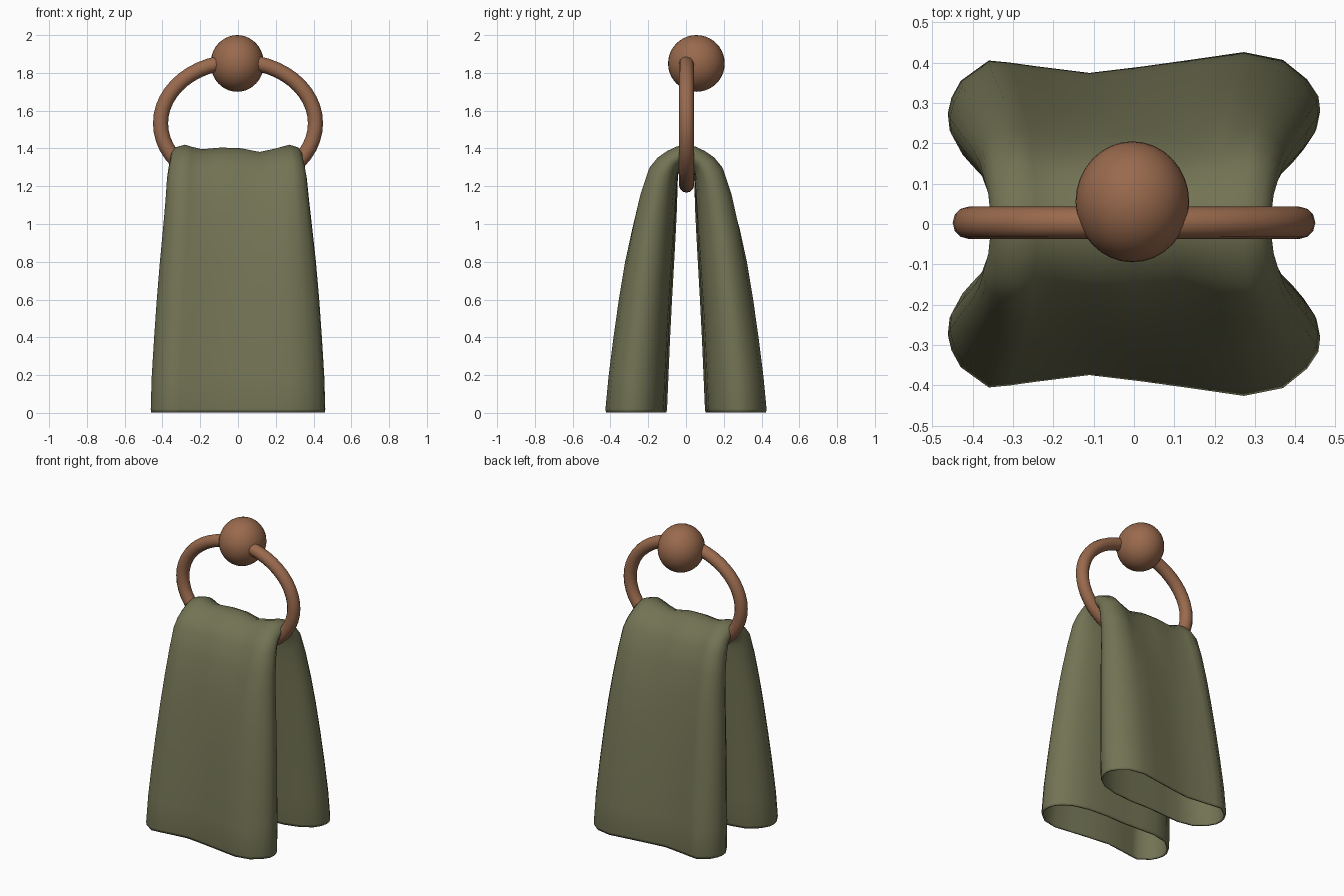
import bpy
import bmesh
import math

cube = bpy.data.objects.get("Cube")
if cube:
    bpy.data.objects.remove(cube, do_unlink=True)


def make_material(name, color):
    mat = bpy.data.materials.new(name)
    mat.use_nodes = True
    mat.diffuse_color = color
    bsdf = next(n for n in mat.node_tree.nodes if n.type == "BSDF_PRINCIPLED")
    bsdf.inputs["Base Color"].default_value = color
    bsdf.inputs["Roughness"].default_value = 0.6
    return mat


def add_object(name, data, material):
    obj = bpy.data.objects.new(name, data)
    bpy.context.scene.collection.objects.link(obj)
    data.materials.append(material)
    return obj


olive = make_material("olive_cloth", (0.168, 0.17, 0.088, 1))
copper = make_material("copper", (0.32, 0.143, 0.074, 1))

# Knob: wall mount ball that holds the ring, slightly narrow across
bm = bmesh.new()
bmesh.ops.create_uvsphere(bm, u_segments=32, v_segments=20, radius=0.15)
bmesh.ops.scale(bm, vec=(0.94, 1, 1), verts=bm.verts)
for face in bm.faces:
    face.smooth = True
knob_mesh = bpy.data.meshes.new("knob")
bm.to_mesh(knob_mesh)
bm.free()
knob = add_object("knob", knob_mesh, copper)
knob.location = (-0.004, 0.055, 1.85)

# Ring: round bar following a wide oval
ring_curve = bpy.data.curves.new("ring", "CURVE")
ring_curve.dimensions = "3D"
ring_curve.bevel_depth = 0.04
ring_curve.bevel_resolution = 4
spline = ring_curve.splines.new("POLY")
steps = 48
spline.points.add(steps - 1)
for i, point in enumerate(spline.points):
    angle = math.tau * i / steps
    point.co = (0.41 * math.cos(angle), 0.003, 1.533 + 0.327 * math.sin(angle), 1)
spline.use_cyclic_u = True
add_object("ring", ring_curve, copper)

# Towel cross-section: (width, depth at the hem, depth at the fold)
section = [
    (-1, .55, .55), (-.98, .67, .72), (-.93, .8, .88), (-.78, .955, 1),
    (-.67, .94, .9), (-.52, .91, .8), (-.24, .86, .87), (.05, .91, .85),
    (.35, .97, .68), (.59, 1.02, .83), (.8, .96, 1), (.93, .81, .88),
    (.99, .68, .7), (1, .57, .55), (.98, .43, .42), (.92, .3, .28),
    (.78, .16, .12), (.55, .07, .05), (.25, .04, .04), (-.05, .05, .05),
    (-.3, .03, .03), (-.55, .01, .01), (-.78, .08, .06), (-.93, .26, .22),
    (-.99, .42, .4),
]

# Drape stations from fold to hem: outer y, outer z, inner y, inner z, half width
drape = [
    (0, 1.42, 0, 1.3, .35), (.05, 1.41, .025, 1.29, .35),
    (.1, 1.387, .041, 1.26, .354), (.15, 1.353, .043, 1.22, .362),
    (.195, 1.3, .044, 1.17, .37), (.245, 1.16, .046, 1.08, .38),
    (.288, .98, .052, .95, .396), (.32, .8, .06, .8, .413),
    (.35, .6, .071, .6, .43), (.378, .4, .081, .4, .444),
    (.404, .19, .09, .19, .457), (.42, .02, .097, .02, .462),
    (.417, .002, .1, .002, .46),
]
stations = [(-1, s) for s in reversed(drape[1:])] + [(1, s) for s in drape]

bm = bmesh.new()
loops = []
for side, (outer_y, outer_z, inner_y, inner_z, width) in stations:
    fold = max(0, (outer_z - .6) / .82) ** 2
    loop = []
    for across, hem_depth, fold_depth in section:
        depth = hem_depth + (fold_depth - hem_depth) * fold
        y = inner_y + (outer_y - inner_y) * depth
        z = inner_z + (outer_z - inner_z) * depth
        loop.append(bm.verts.new((across * width - .008 * fold, side * y, z)))
    loops.append(loop)

count = len(section)
for first, second in zip(loops, loops[1:]):
    for i in range(count):
        j = (i + 1) % count
        bm.faces.new((first[i], first[j], second[j], second[i])).smooth = True
bmesh.ops.recalc_face_normals(bm, faces=bm.faces)
towel_mesh = bpy.data.meshes.new("towel")
bm.to_mesh(towel_mesh)
bm.free()
towel = add_object("towel", towel_mesh, olive)

# Thin cloth hem at the open ends
hem = towel.modifiers.new("hem", "SOLIDIFY")
hem.thickness = 0.01
hem.offset = -1
